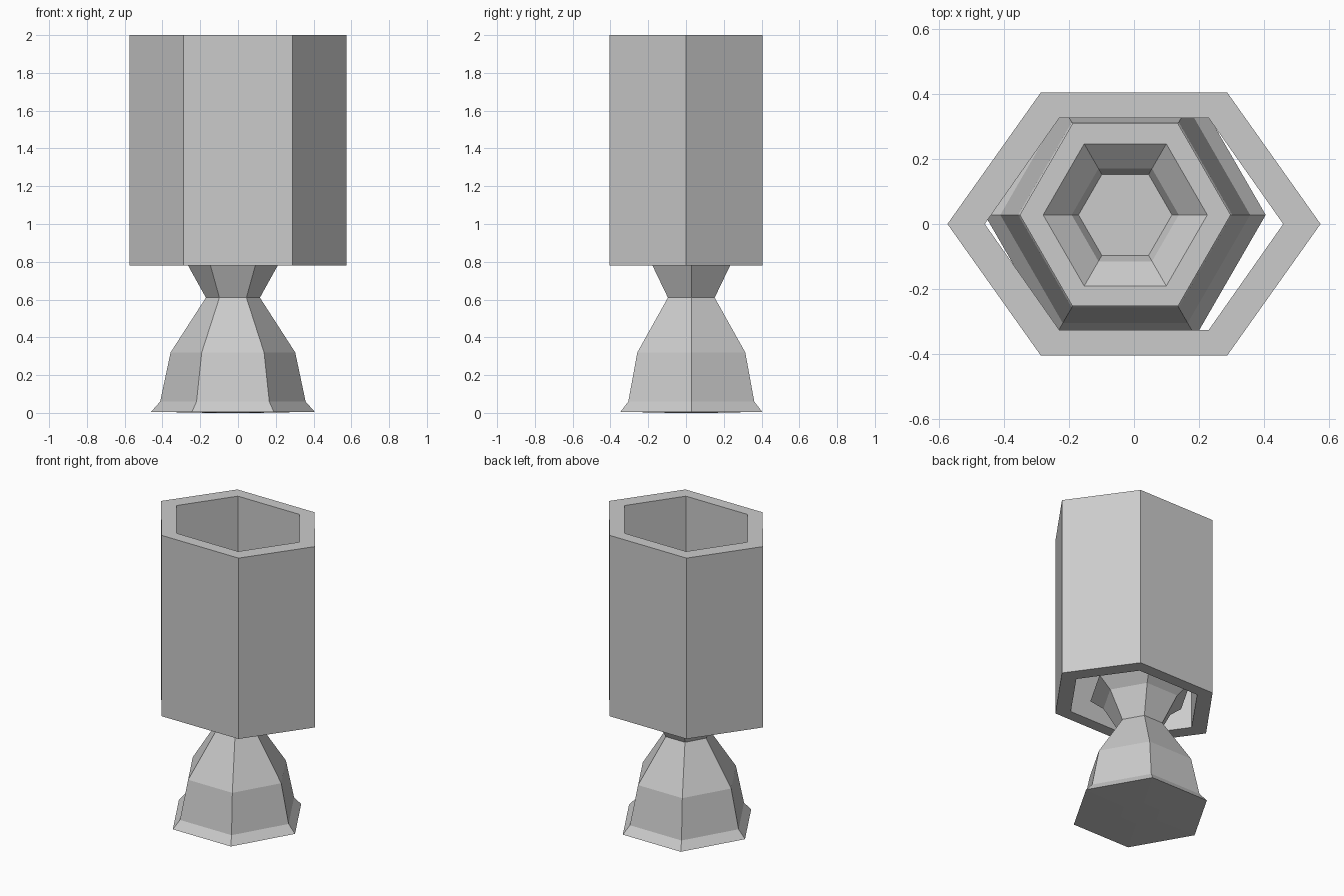
import bpy, bmesh, math

if "Cube" in bpy.data.objects:
    bpy.data.objects.remove(bpy.data.objects["Cube"])


def hex_ring(bm, rx, ry, z, cx=0.0, cy=0.0):
    """Six vertices with corners pointing along the x axis."""
    return [bm.verts.new((cx + rx * math.cos(i * math.pi / 3),
                          cy + ry * math.sin(i * math.pi / 3), z))
            for i in range(6)]


def bridge(bm, a, b):
    for i in range(6):
        j = (i + 1) % 6
        bm.faces.new((a[i], a[j], b[j], b[i]))


def finish(bm, name):
    bmesh.ops.recalc_face_normals(bm, faces=bm.faces)
    mesh = bpy.data.meshes.new(name)
    bm.to_mesh(mesh)
    bm.free()
    obj = bpy.data.objects.new(name, mesh)
    bpy.context.collection.objects.link(obj)
    return obj


# Hexagonal sleeve, open at both ends, stretched along x
S = math.sin(math.pi / 3)
bm = bmesh.new()
sleeve = [(0.575, 0.405 / S, 0.78), (0.575, 0.405 / S, 2.0),
          (0.46, 0.327 / S, 2.0), (0.46, 0.327 / S, 0.78)]
rings = [hex_ring(bm, *p) for p in sleeve]
for k in range(4):
    bridge(bm, rings[k], rings[(k + 1) % 4])
finish(bm, "outer_sleeve")

# Six-sided pedestal with a narrow neck and a hollow cup on top
bm = bmesh.new()
profile = [(0.127, 0.0), (0.433, 0.006), (0.385, 0.06), (0.33, 0.32),
           (0.143, 0.61), (0.24, 0.785), (0.325, 0.855),
           (0.253, 0.855), (0.165, 0.785), (0.144, 0.74)]
rings = [hex_ring(bm, r, r, z, -0.027, 0.028) for r, z in profile]
for a, b in zip(rings, rings[1:]):
    bridge(bm, a, b)
bm.faces.new(rings[0])
bm.faces.new(rings[-1])
finish(bm, "pedestal_cup")
